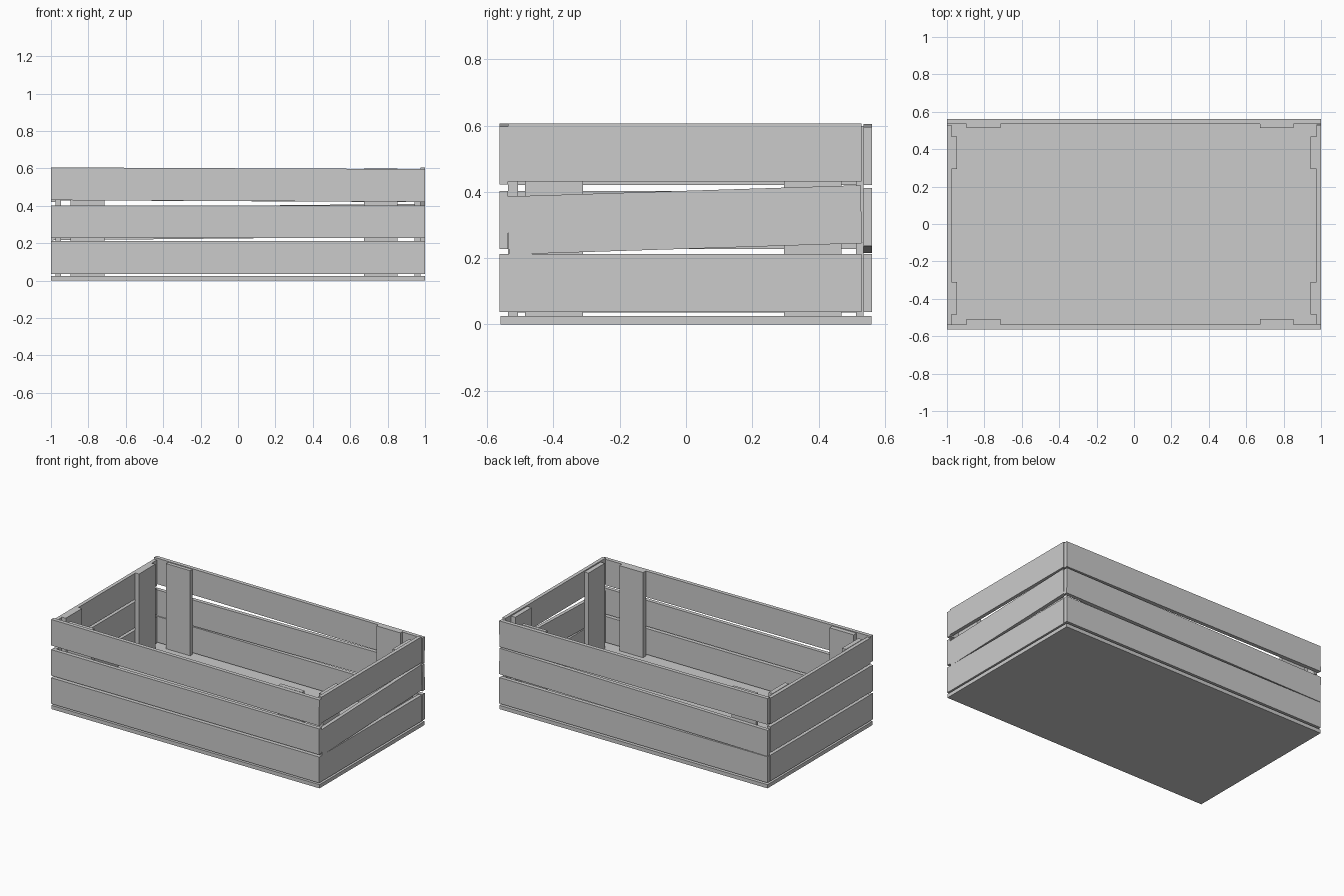
import bpy
import math
from mathutils import Matrix, Vector

cube = bpy.data.objects.get("Cube")
if cube:
    bpy.data.objects.remove(cube, do_unlink=True)

# Single plain grey
grey = bpy.data.materials.new("plain_grey")
grey.use_nodes = True
colour = (0.6, 0.6, 0.6, 1)
grey.diffuse_color = colour
grey.node_tree.nodes["Principled BSDF"].inputs["Base Color"].default_value = colour


def board(name, low, high, tilt=0.0, axis='Y'):
    """Box between two corners, tilted about its own centre."""
    low, high = Vector(low), Vector(high)
    bpy.ops.mesh.primitive_cube_add(size=1)
    ob = bpy.context.object
    ob.name = name
    ob.data.transform(Matrix.Diagonal((*(high - low), 1)))
    ob.data.transform(Matrix.Rotation(tilt, 4, axis))
    ob.location = (low + high) / 2
    ob.data.materials.append(grey)
    return ob


def rise(amount, length):
    return math.atan2(amount, length)


HEIGHT = 0.175  # plank height
levels = ("bottom", "middle", "top")

# Floor panel
board("floor", (-1, -0.56, 0), (1, 0.56, 0.025))

# Long planks: mean lower edge, and rise from -x to +x
long_sides = {
    "front": (-0.563, -0.537, ((0.037, 0), (0.227, 0), (0.426, -0.009))),
    "back": (0.535, 0.561, ((0.038, 0), (0.226, 0.02), (0.425, -0.01))),
}
for side, (y0, y1, rows) in long_sides.items():
    for level, (z, lift) in zip(levels, rows):
        board(f"{side}_{level}_plank", (-1, y0, z), (1, y1, z + HEIGHT),
              -rise(lift, 2), 'Y')

# Short planks: mean lower edge, and rise from front to back
short_sides = {
    "left": (0.975, 0.999, ((0.037, 0), (0.228, 0.034), (0.431, 0))),
    "right": (-0.999, -0.975, ((0.036, 0), (0.228, 0), (0.42, 0))),
}
for side, (x0, x1, rows) in short_sides.items():
    for level, (z, lift) in zip(levels, rows):
        board(f"{side}_{level}_plank", (x0, -0.537, z), (x1, 0.529, z + HEIGHT),
              rise(lift, 1.066), 'X')

# Upright battens inside the long sides
for side, y0, y1 in (("front", -0.537, -0.507), ("back", 0.512, 0.535)):
    for end, x0, x1 in (("right", -0.895, -0.715), ("left", 0.675, 0.852)):
        board(f"{side}_{end}_batten", (x0, y0, 0.025), (x1, y1, 0.599))

# Upright battens inside the short sides
for side, x0, x1 in (("left", 0.945, 0.975), ("right", -0.975, -0.945)):
    for end, y0, y1 in (("front", -0.485, -0.311), ("back", 0.295, 0.469)):
        board(f"{side}_{end}_batten", (x0, y0, 0.025), (x1, y1, 0.598))
